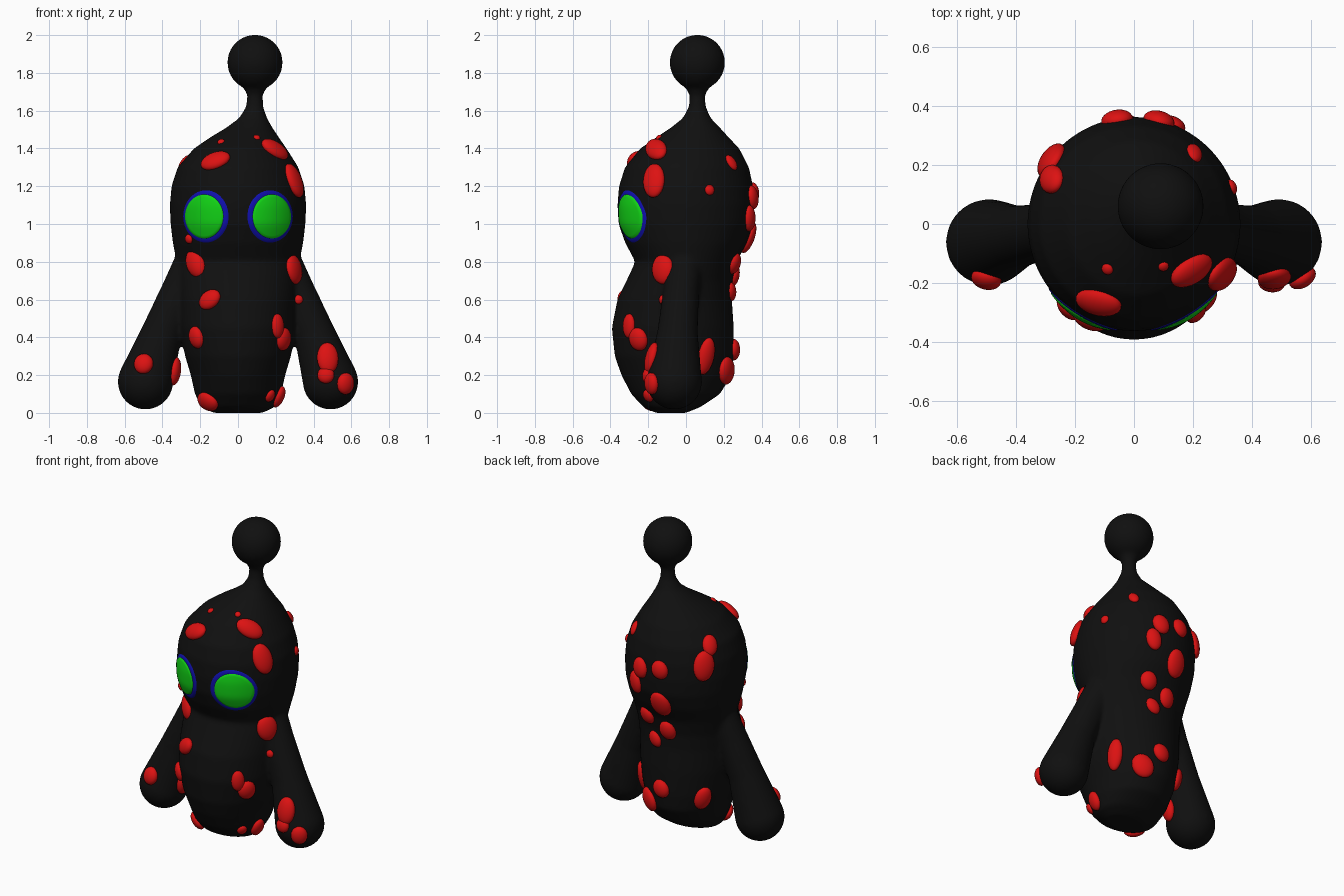
import bpy, bmesh, math
from mathutils import Vector, Matrix
from mathutils.bvhtree import BVHTree

if "Cube" in bpy.data.objects:
    bpy.data.objects.remove(bpy.data.objects["Cube"])


def material(name, rgb):
    m = bpy.data.materials.new(name)
    m.diffuse_color = (*rgb, 1)
    m.use_nodes = True
    m.node_tree.nodes["Principled BSDF"].inputs["Base Color"].default_value = m.diffuse_color
    return m


BLACK = material("black", (0.005, 0.005, 0.005))
RED = material("red", (0.72, 0.006, 0.006))
GREEN = material("green", (0.006, 0.66, 0.008))
BLUE = material("blue", (0.005, 0.005, 0.42))


def add_object(name, bm, mat):
    me = bpy.data.meshes.new(name)
    bm.to_mesh(me)
    bm.free()
    for p in me.polygons:
        p.use_smooth = True
    me.materials.append(mat)
    ob = bpy.data.objects.new(name, me)
    bpy.context.collection.objects.link(ob)
    return ob


# Body: stacked ellipses (z, centre x, centre y, radius x, radius y)
RINGS = [
    (0.0, 0, -0.08, 0.13, 0.08), (0.03, 0, -0.075, 0.195, 0.15),
    (0.1, 0, -0.055, 0.228, 0.235), (0.2, 0, -0.05, 0.25, 0.292),
    (0.3, 0, -0.062, 0.28, 0.315), (0.45, 0, -0.07, 0.305, 0.323),
    (0.6, 0, -0.06, 0.31, 0.303), (0.7, 0, -0.035, 0.315, 0.28),
    (0.8, 0, 0, 0.325, 0.268), (0.9, 0, 0, 0.345, 0.322),
    (1.0, 0, 0, 0.357, 0.357), (1.1, 0, 0, 0.361, 0.363),
    (1.2, 0, 0, 0.352, 0.355), (1.3, 0, 0.005, 0.32, 0.328),
    (1.4, 0.012, 0.02, 0.245, 0.262), (1.46, 0.035, 0.035, 0.18, 0.19),
    (1.51, 0.06, 0.05, 0.122, 0.13), (1.56, 0.08, 0.057, 0.075, 0.075),
    (1.62, 0.088, 0.06, 0.046, 0.046), (1.68, 0.09, 0.06, 0.041, 0.041),
    (1.73, 0.09, 0.06, 0.066, 0.066), (1.78, 0.09, 0.06, 0.1, 0.1)]
bm = bmesh.new()
SEG = 64
rows = []
for z, cx, cy, rx, ry in RINGS:
    rows.append([bm.verts.new((cx + rx * math.cos(2 * math.pi * i / SEG),
                               cy + ry * math.sin(2 * math.pi * i / SEG), z)) for i in range(SEG)])
for lo, hi in zip(rows, rows[1:]):
    for i in range(SEG):
        j = (i + 1) % SEG
        bm.faces.new((lo[i], lo[j], hi[j], hi[i]))
bm.faces.new(rows[0][::-1])
bm.faces.new(rows[-1])


def ball(co, r):
    bmesh.ops.create_uvsphere(bm, u_segments=32, v_segments=20, radius=r,
                              matrix=Matrix.Translation(co))


# Ball on the stalk
ball((0.09, 0.06, 1.855), 0.147)
# Arms: chains of balls (x, y, z, radius)
ARM = [(0.49, -0.062, 0.165, 0.147), (0.405, -0.045, 0.42, 0.108),
       (0.31, -0.025, 0.65, 0.095), (0.2, 0, 0.88, 0.1)]
for side in (-1, 1):
    for a, b in zip(ARM, ARM[1:]):
        for k in range(10):
            x, y, z, r = (p + (q - p) * k / 10 for p, q in zip(a, b))
            ball((side * x, y, z), r)
body = add_object("body", bm, BLACK)

# Fuse everything into one smooth skin
rm = body.modifiers.new("fuse", 'REMESH')
rm.mode = 'VOXEL'
rm.voxel_size = 0.012
rm.use_smooth_shade = True
sm = body.modifiers.new("soften", 'SMOOTH')
sm.factor = 0.5
sm.iterations = 10
dg = bpy.context.evaluated_depsgraph_get()
skin = bpy.data.meshes.new_from_object(body.evaluated_get(dg))
body.modifiers.clear()
body.data = skin
skin.materials.clear()
skin.materials.append(BLACK)
for p in skin.polygons:
    p.use_smooth = True
tree = BVHTree.FromPolygons([v.co.copy() for v in skin.vertices],
                            [tuple(p.vertices) for p in skin.polygons])


# Eyes: thin patches that follow the head
def eye_patch(name, cx, cz, rx, rz, base, dome, mat):
    bm = bmesh.new()
    n, steps = 48, 10

    def point(r, ang):
        x, z = cx + rx * r * math.cos(ang), cz + rz * r * math.sin(ang)
        co, nrm, _, _ = tree.ray_cast(Vector((x, -2, z)), Vector((0, 1, 0)))
        if co is None:
            co, nrm, _, _ = tree.find_nearest(Vector((x, -0.3, z)))
        lift = base + dome * (1 - r * r) if r < 1 else -0.003
        return bm.verts.new(co + nrm * lift)
    centre = point(0, 0)
    rings = [[point(min(1, k / (steps - 0.3)) if k < steps else 1, 2 * math.pi * i / n)
              for i in range(n)] for k in range(1, steps + 1)]
    for i in range(n):
        j = (i + 1) % n
        bm.faces.new((centre, rings[0][i], rings[0][j]))
        for lo, hi in zip(rings, rings[1:]):
            bm.faces.new((lo[i], hi[i], hi[j], lo[j]))
    add_object(name, bm, mat)


for side, label in ((-1, "left"), (1, "right")):
    eye_patch(label + "_eye_rim", side * 0.17, 1.04, 0.124, 0.143, 0.004, 0, BLUE)
    eye_patch(label + "_eye", side * 0.177, 1.04, 0.105, 0.121, 0.007, 0.008, GREEN)


# Red bumps: ellipsoids dropped on the skin along a view direction
def view(az, elev):
    a, e = math.radians(az), math.radians(elev)
    cam = Vector((math.sin(a) * math.cos(e), -math.cos(a) * math.cos(e), math.sin(e)))
    right = Vector((math.cos(a), math.sin(a), 0))
    return cam, right, cam.cross(right)


def bumps(az, elev, spots):
    cam, right, up = view(az, elev)
    for s, t, ra, rb, tilt in spots:
        o = Vector((0, 0, 1)) + right * s + up * t
        co, n, _, _ = tree.ray_cast(o + cam * 3, -cam)
        if co is None:
            co, n, _, _ = tree.find_nearest(o)
        b = (up - n * n.dot(up)).normalized()
        a = b.cross(n)
        rot = Matrix((a, b, n)).transposed().to_4x4() @ Matrix.Rotation(math.radians(tilt), 4, 'Z')
        size = Matrix.Diagonal((ra, rb, min(0.034, 0.65 * min(ra, rb)), 1))
        bmesh.ops.create_uvsphere(bump_bm, u_segments=24, v_segments=14, radius=1,
                                  matrix=Matrix.Translation(co) @ rot @ size)


bump_bm = bmesh.new()
# seen from the front (x, z - 1, radii, tilt)
bumps(0, 0, [
    (-0.09, 0.435, 0.02, 0.02, 0), (-0.12, 0.335, 0.082, 0.055, 25), (0.10, 0.458, 0.018, 0.018, 0),
    (0.195, 0.395, 0.085, 0.055, -35), (-0.225, -0.21, 0.055, 0.08, 30), (-0.26, -0.08, 0.025, 0.025, 0),
    (0.295, -0.24, 0.065, 0.08, 10), (-0.15, -0.4, 0.065, 0.05, 35), (0.32, -0.4, 0.024, 0.024, 0),
    (-0.22, -0.6, 0.05, 0.06, 15), (0.21, -0.54, 0.04, 0.065, 0), (0.24, -0.61, 0.055, 0.062, 10),
    (-0.5, -0.74, 0.052, 0.055, 0), (0.475, -0.71, 0.057, 0.085, 0), (0.465, -0.8, 0.045, 0.045, 0),
    (0.57, -0.845, 0.05, 0.058, 0), (-0.335, -0.78, 0.05, 0.075, 0), (-0.16, -0.94, 0.065, 0.055, -15),
    (0.17, -0.91, 0.03, 0.035, 0), (0.215, -0.915, 0.045, 0.06, 0)])
# seen from the right (y, z - 1)
bumps(90, 0, [(-0.17, 0.23, 0.062, 0.095, 10), (0.24, 0.325, 0.03, 0.045, 20),
              (0.125, 0.18, 0.026, 0.028, 0)])


def pixels(cx, cy, rows):
    return [((x - cx) / 170, (cy - y) / 170, a / 170, b / 170, t) for x, y, a, b, t in rows]


# seen from the back, right and below
bumps(137, -28, pixels(1133, 674, [
    (1163, 628, 9, 11, 0), (1156, 643, 8, 12, 0), (1181, 632, 9, 10, 0), (1177, 668, 11, 15, -10),
    (1150, 685, 9, 10, 0), (1167, 703, 9, 11, -10), (1154, 711, 7, 9, 20), (1116, 760, 8, 17, 0),
    (1144, 772, 11, 13, 20), (1162, 759, 9, 10, 15)]))
# seen from the back, left and above
bumps(215, 25, pixels(686, 673, [
    (710, 646, 8, 11, 0), (704, 667, 11, 16, 0), (703, 800, 9, 13, 0)]))
add_object("red_bumps", bump_bm, RED)
